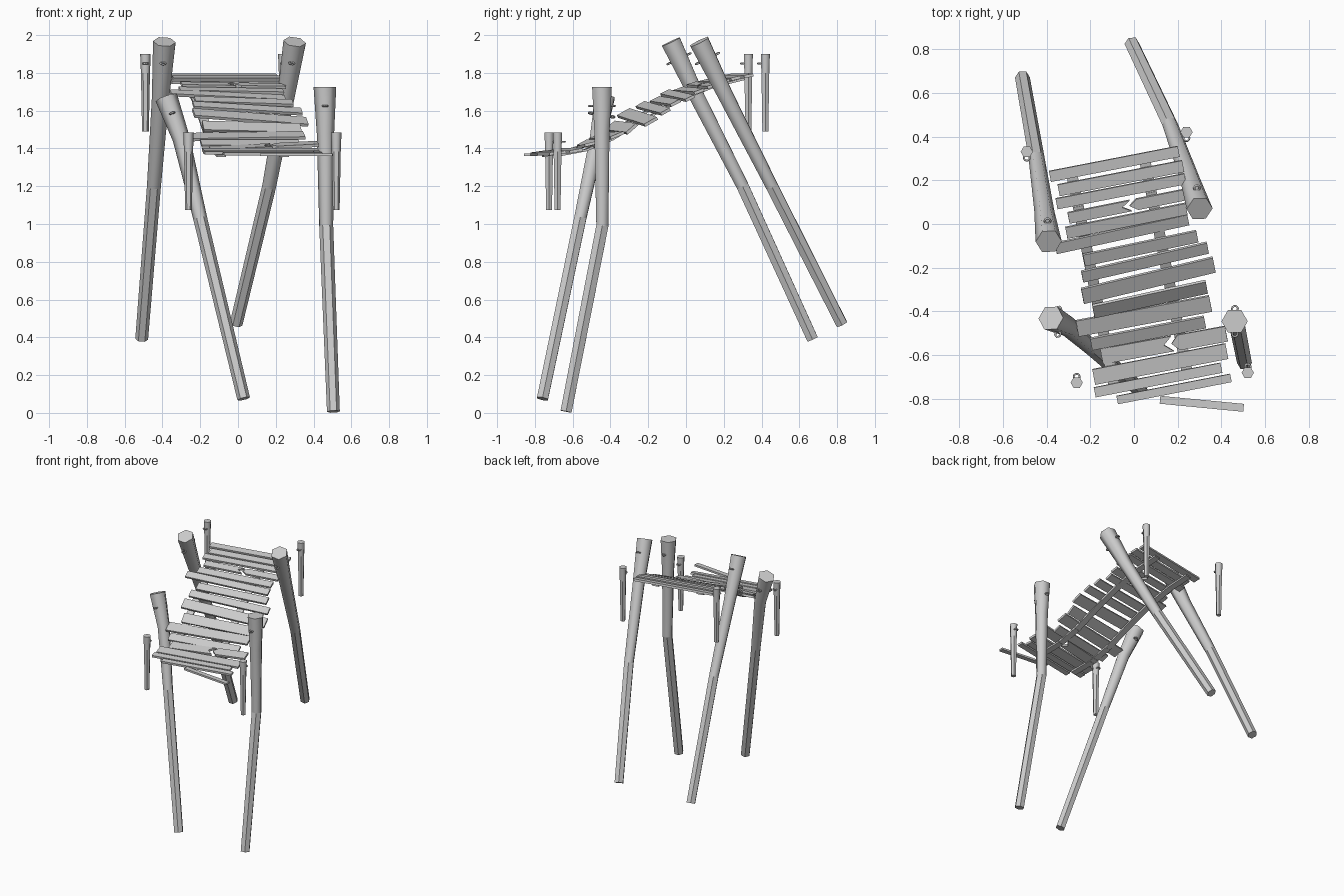
import bpy, bmesh, math
from mathutils import Vector, Matrix

cube = bpy.data.objects.get("Cube")
if cube:
    bpy.data.objects.remove(cube)

grey = bpy.data.materials.new("weathered_grey")
grey.use_nodes = True
grey.diffuse_color = (0.6, 0.6, 0.6, 1)
grey.node_tree.nodes["Principled BSDF"].inputs["Base Color"].default_value = (0.6, 0.6, 0.6, 1)


def finish(name, bm):
    bmesh.ops.recalc_face_normals(bm, faces=bm.faces)
    mesh = bpy.data.meshes.new(name)
    bm.to_mesh(mesh)
    bm.free()
    mesh.materials.append(grey)
    obj = bpy.data.objects.new(name, mesh)
    bpy.context.collection.objects.link(obj)
    return obj


def frame(direction):
    return Vector((0, 0, 1)).rotation_difference(direction).to_matrix()


def pole(name, path, radii, smooth_rings=0):
    """Six-sided pole swept down a path, top first."""
    path = [Vector(p) for p in path]
    bm = bmesh.new()
    rings = []
    for i, p in enumerate(path):
        up = path[max(i - 1, 0)] - path[min(i + 1, len(path) - 1)]
        turn = frame(up.normalized())
        rings.append([bm.verts.new(p + turn @ Vector((radii[i] * math.cos(k * math.pi / 3),
                      radii[i] * math.sin(k * math.pi / 3), 0))) for k in range(6)])
    for i, (a, b) in enumerate(zip(rings, rings[1:])):
        for k in range(6):
            face = bm.faces.new((a[k], a[k - 1], b[k - 1], b[k]))
            face.smooth = i < smooth_rings
    bm.faces.new(rings[0])
    bm.faces.new(rings[-1])
    for edge in bm.edges:
        if any(len(f.verts) == 6 for f in edge.link_faces):
            edge.smooth = False
    return finish(name, bm)


def loop(name, path, depth, radius, side):
    """Small rope eye on the front (-1) or back (+1) of a pole."""
    top, below = Vector(path[0]), Vector(path[1])
    axis = (top - below).normalized()
    turn = frame(axis)
    spot = top - axis * depth + turn @ Vector((0, side * radius, 0))
    bpy.ops.mesh.primitive_torus_add(major_segments=10, minor_segments=5, major_radius=0.013,
                                     minor_radius=0.005, location=spot, rotation=turn.to_euler())
    ring = bpy.context.object
    ring.name = name
    ring.data.materials.append(grey)
    bpy.ops.object.shade_smooth()


def board(name, outline, thick, matrix):
    bm = bmesh.new()
    low = bm.faces.new([bm.verts.new((x, y, -thick / 2)) for x, y in outline])
    top = bmesh.ops.extrude_face_region(bm, geom=[low])["geom"]
    bmesh.ops.translate(bm, verts=[v for v in top if isinstance(v, bmesh.types.BMVert)],
                        vec=(0, 0, thick))
    bm.transform(matrix)
    return finish(name, bm)


# Tall leaning posts
posts = {
    "front_left_post": [(0.46, -0.445, 1.725), (0.463, -0.445, 1.48), (0.467, -0.443, 0.99), (0.505, -0.635, 0.007)],
    "front_right_post": [(-0.38, -0.43, 1.67), (-0.3, -0.47, 1.45), (-0.2, -0.56, 1.03), (0.03, -0.76, 0.075)],
    "back_right_post": [(-0.39, -0.08, 1.965), (-0.41, 0.06, 1.67), (-0.445, 0.3, 1.2), (-0.51, 0.67, 0.39)],
    "back_left_post": [(0.3, 0.07, 1.965), (0.255, 0.21, 1.68), (0.165, 0.455, 1.2), (-0.01, 0.825, 0.47)],
}
for name, path in posts.items():
    pole(name, path, (0.06, 0.046, 0.037, 0.034), 2)
    for side in (-1, 1):
        loop(name + "_eye", path, 0.1, 0.057, side)

# Short hanging pegs, with an eye facing the deck
for name, x, y, z in (("back_right_peg", -0.49, 0.33, 1.9), ("back_left_peg", 0.24, 0.42, 1.9),
                      ("front_right_peg", -0.262, -0.725, 1.485), ("front_left_peg", 0.52, -0.68, 1.485)):
    path = [(x, y, z), (x, y, z - 0.1), (x, y, z - 0.41)]
    pole(name, path, (0.028, 0.024, 0.018), 1)
    loop(name + "_eye", path, 0.05, 0.027, -1 if y > 0 else 1)

# Sagging deck line: (y, z)
profile = [(0.36, 1.8), (0.2, 1.77), (0.07, 1.73), (-0.09, 1.66), (-0.24, 1.575),
           (-0.4, 1.475), (-0.5, 1.425), (-0.62, 1.39), (-0.82, 1.365)]


def deck(y):
    for (y1, z1), (y2, z2) in zip(profile, profile[1:]):
        if y >= y2:
            break
    slope = (z1 - z2) / (y1 - y2)
    return z2 + (y - y2) * slope, math.atan(slope)


# Deck planks: x, y, length, depth, extra pitch, roll, break position
planks = [
    (-0.09, 0.275, 0.6, 0.05, 0, 0, None), (-0.06, 0.21, 0.58, 0.054, 2, 0, None),
    (-0.06, 0.15, 0.6, 0.05, -3, 0, None), (-0.025, 0.083, 0.56, 0.052, 0, 1, 0.01),
    (-0.035, 0.015, 0.56, 0.055, -4, 1, None), (-0.055, -0.045, 0.62, 0.053, 2, 3, None),
    (0.03, -0.11, 0.53, 0.058, -3, 2, None), (0.05, -0.174, 0.59, 0.056, 0, 4, None),
    (0.065, -0.257, 0.62, 0.078, -3, 5, None), (0.073, -0.343, 0.53, 0.072, 9, 2, None),
    (0.045, -0.42, 0.62, 0.078, -4, -1, None), (0.064, -0.498, 0.53, 0.06, 2, 0, None),
    (0.137, -0.553, 0.58, 0.072, -3, -3, 0.04), (0.12, -0.64, 0.62, 0.072, 3, 0, None),
    (0.11, -0.713, 0.59, 0.046, 0, 0, None), (0.183, -0.754, 0.53, 0.038, 0, 0, None),
]
yaw = math.radians(11)
for x, y, length, depth, tip, roll, split in planks:
    z, pitch = deck(y)
    place = (Matrix.Translation((x, y, z)) @ Matrix.Rotation(yaw, 4, "Z")
             @ Matrix.Rotation(pitch + math.radians(tip), 4, "X")
             @ Matrix.Rotation(math.radians(roll), 4, "Y"))
    a, d = length / 2, depth / 2
    if split is None:
        board("plank", [(-a, -d), (a, -d), (a, d), (-a, d)], 0.016, place)
    else:
        board("broken_plank_right", [(-a, -d), (split, -d), (split - 0.04, 0), (split, d), (-a, d)], 0.016, place)
        b = split + 0.03
        board("broken_plank_left", [(a, d), (b, d), (b - 0.035, 0), (b, -d), (a, -d)], 0.016, place)

# Loose plank hanging off the front
board("loose_plank", [(-0.192, -0.018), (0.192, -0.018), (0.192, 0.018), (-0.192, 0.018)], 0.014,
      Matrix.Translation((0.31, -0.822, 1.367)) @ Matrix.Rotation(math.radians(-5.5), 4, "Z"))

# Stringers under the planks, following the sag
for side, offset in (("right", -0.2), ("left", 0.14)):
    points = []
    for y in (0.28, 0.12, -0.05, -0.24, -0.42, -0.56, -0.72):
        centre = Vector((-0.035 - 0.2 * y, y, deck(y)[0] - 0.017))
        points.append(centre + Vector((offset * math.cos(yaw), offset * math.sin(yaw), 0)))
    for p, q in zip(points, points[1:]):
        run = p - q
        half = run.length / 2
        across = Vector((math.cos(yaw), math.sin(yaw), 0))
        along = run.normalized()
        across = (across - along * across.dot(along)).normalized()
        place = Matrix((across, along, across.cross(along))).transposed().to_4x4()
        place.translation = (p + q) / 2
        board(side + "_stringer", [(-0.025, -half), (0.025, -half), (0.025, half), (-0.025, half)], 0.012, place)
